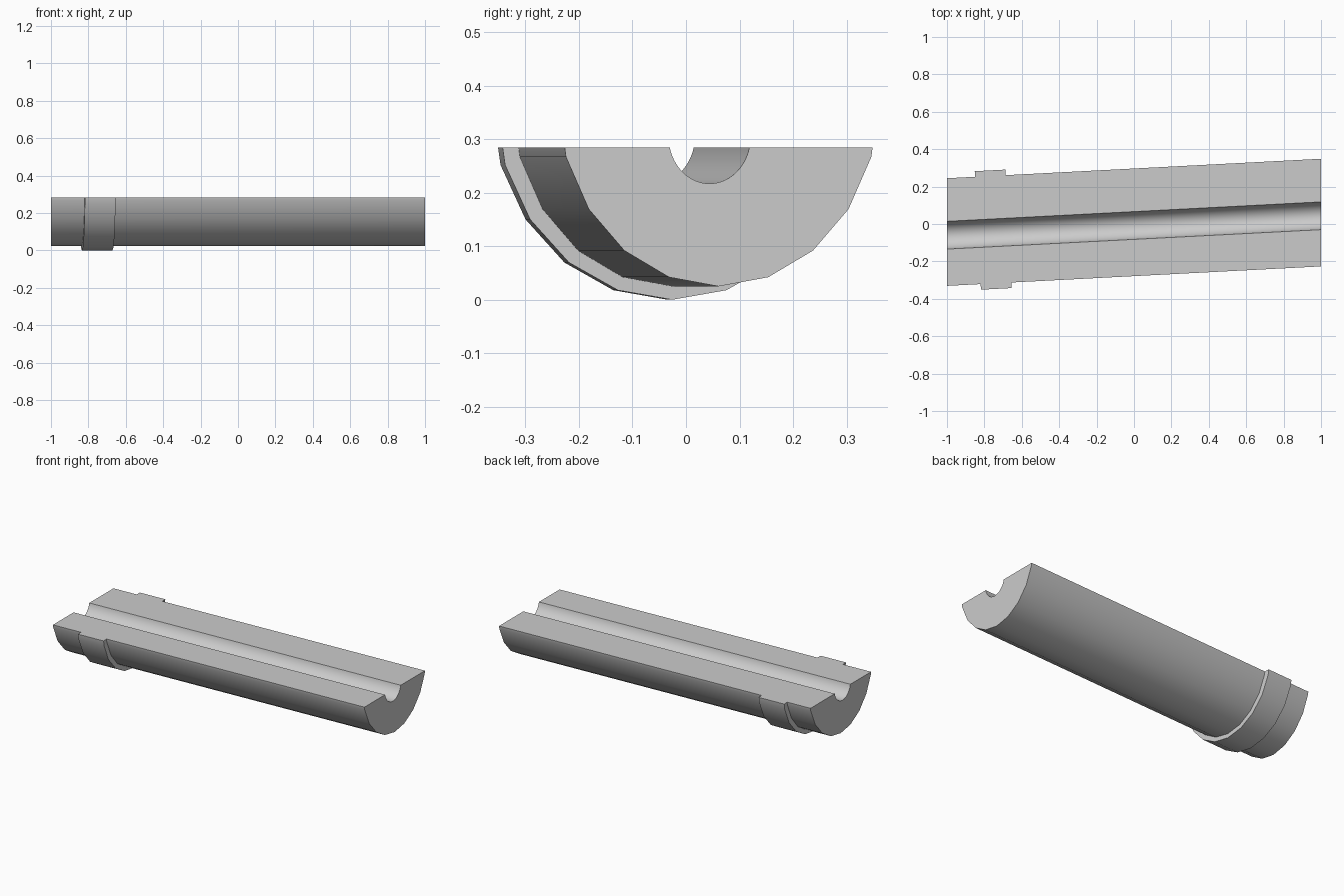
import bpy, bmesh
from math import sin, cos, radians, sqrt, acos, pi

cube = bpy.data.objects.get("Cube")
if cube:
    bpy.data.objects.remove(cube, do_unlink=True)

TOP = 0.284      # height of the flat cut face
SLOPE = 0.052    # sideways drift of the long axis
AXIS_Y = 0.009   # axis position at mid length

grey = bpy.data.materials.new("plain_grey")
grey.use_nodes = True
grey.diffuse_color = (0.6, 0.6, 0.6, 1)
grey.node_tree.nodes["Principled BSDF"].inputs["Base Color"].default_value = (0.6, 0.6, 0.6, 1)


def faceted_arc(ry, rz, cz):
    """Lower part of a 20-sided ellipse, cut off at TOP, from -y to +y."""
    arc = [(ry * sin(radians(a)), cz - rz * cos(radians(a))) for a in range(-72, 73, 18)]
    y, z = arc[-1]
    rim = y + (ry - y) * (TOP - z) / (cz - z)
    return [(-rim, TOP)] + arc + [(rim, TOP)]


def channel_arc(cy, ry, rz, cz, steps=32):
    """Round groove cut below TOP, from +y to -y."""
    end = acos((cz - TOP) / rz)
    return [(cy + ry * sin(a), cz - rz * cos(a))
            for a in (end - 2 * end * i / steps for i in range(steps + 1))]


def loft(name, profile, x0, x1, tilt=0.0):
    """Sweep a profile along the drifting axis; tilt turns the end faces."""
    bm = bmesh.new()
    rings = []
    for x in (x0, x1):
        ring = []
        for y, z in profile:
            px = x - tilt * y
            ring.append(bm.verts.new((px, AXIS_Y + SLOPE * px + y, z)))
        rings.append(ring)
        bm.faces.new(ring)
    n = len(profile)
    for i in range(n):
        j = (i + 1) % n
        bm.faces.new((rings[0][i], rings[0][j], rings[1][j], rings[1][i]))
    bmesh.ops.recalc_face_normals(bm, faces=bm.faces)
    mesh = bpy.data.meshes.new(name)
    bm.to_mesh(mesh)
    bm.free()
    mesh.materials.append(grey)
    obj = bpy.data.objects.new(name, mesh)
    bpy.context.collection.objects.link(obj)
    bpy.ops.object.select_all(action='DESELECT')
    obj.select_set(True)
    bpy.context.view_layer.objects.active = obj
    bpy.ops.object.shade_smooth_by_angle(angle=radians(30))
    return obj


# Half-round body with a groove along its flat top
body_arc = faceted_arc(0.30, 0.35, 0.375)
loft("half_round_body", body_arc + channel_arc(-0.017, 0.0765, 0.088, 0.305), -1, 1)

# Raised collar near one end, its inner side just inside the body surface
outer = faceted_arc(0.329, 0.364, 0.364)
inner = faceted_arc(0.295, 0.345, 0.375)
loft("raised_collar", outer + inner[::-1], -0.835, -0.671, SLOPE)
